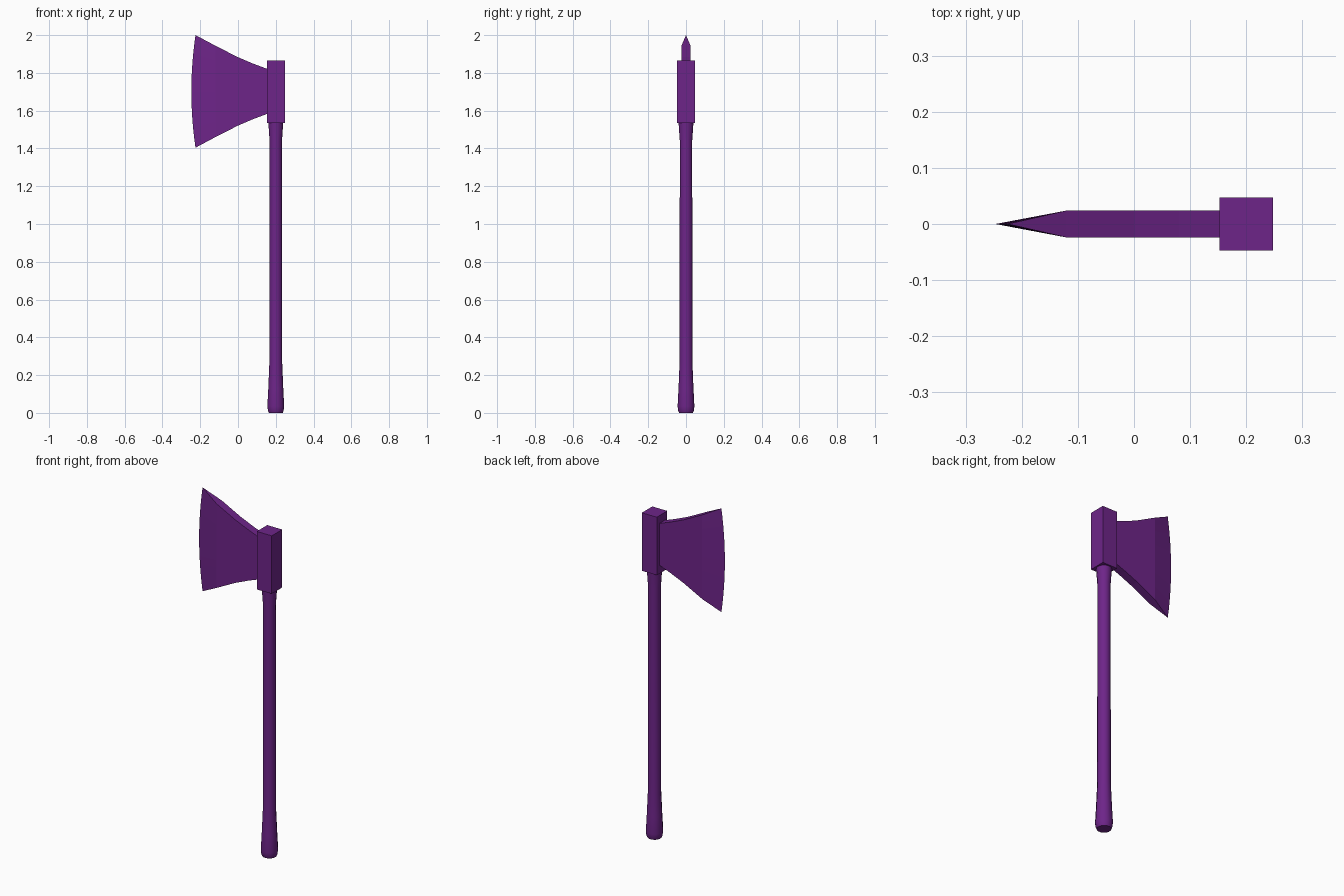
import bpy, bmesh
from math import cos, sin, tau, radians

cube = bpy.data.objects.get("Cube")
if cube:
    bpy.data.objects.remove(cube, do_unlink=True)

purple = bpy.data.materials.new("deep purple")
purple.use_nodes = True
COLOR = (0.155, 0.018, 0.25, 1)
purple.diffuse_color = COLOR
purple.node_tree.nodes["Principled BSDF"].inputs["Base Color"].default_value = COLOR

AXIS = 0.2  # handle centre line in x


def finish(name, bm, smooth=None):
    """Turn a bmesh into a named object with the shared material."""
    bmesh.ops.recalc_face_normals(bm, faces=bm.faces)
    mesh = bpy.data.meshes.new(name)
    bm.to_mesh(mesh)
    bm.free()
    mesh.materials.append(purple)
    obj = bpy.data.objects.new(name, mesh)
    bpy.context.collection.objects.link(obj)
    if smooth:
        bpy.ops.object.select_all(action="DESELECT")
        obj.select_set(True)
        bpy.context.view_layer.objects.active = obj
        bpy.ops.object.shade_smooth_by_angle(angle=radians(smooth))
    return obj


# Handle: lathed profile, flared at the grip end and under the head
profile = [(0.038, 0), (0.043, 0.012), (0.046, 0.035), (0.041, 0.13),
           (0.035, 0.27), (0.034, 1.44), (0.041, 1.54)]
SIDES = 12
bm = bmesh.new()
rings = [[bm.verts.new((AXIS + r * cos(tau * (k + 0.5) / SIDES),
                        r * sin(tau * (k + 0.5) / SIDES), z))
          for k in range(SIDES)] for r, z in profile]
for low, high in zip(rings, rings[1:]):
    for k in range(SIDES):
        n = (k + 1) % SIDES
        bm.faces.new((low[k], low[n], high[n], high[k]))
bm.faces.new(rings[0])
bm.faces.new(rings[-1])
finish("handle", bm, smooth=40)

# Head block that holds the blade
bm = bmesh.new()
bmesh.ops.create_cube(bm, size=1)
bmesh.ops.scale(bm, vec=(0.095, 0.095, 0.333), verts=bm.verts)
bmesh.ops.translate(bm, vec=(AXIS, 0, 1.7), verts=bm.verts)
finish("head_block", bm)

# Blade: cheek stations (x, half height), then a curved cutting edge
stations = [(0.16, 0.117), (0.08, 0.147), (0, 0.181), (-0.12, 0.242), (-0.225, 0.298)]
MIDDLE, THICK, ROWS = 1.702, 0.024, 12
bm = bmesh.new()


def column(x, half, y, bulge=0):
    ts = [2 * j / ROWS - 1 for j in range(ROWS + 1)]
    return [bm.verts.new((x - bulge * (1 - t * t), y, MIDDLE + half * t)) for t in ts]


edge = column(*stations[-1], 0, bulge=0.022)
front, back = ([column(x, h, y) for x, h in stations[:-1]] + [edge]
               for y in (-THICK, THICK))
for side in (front, back):
    for a, b in zip(side, side[1:]):
        for j in range(ROWS):
            bm.faces.new((a[j], b[j], b[j + 1], a[j + 1]))

# Upper and lower rims, closed to a point at the cutting edge
for j in (0, -1):
    f, b = [c[j] for c in front], [c[j] for c in back]
    for i in range(len(f) - 2):
        bm.faces.new((f[i], f[i + 1], b[i + 1], b[i]))
    bm.faces.new((f[-2], edge[j], b[-2]))
bm.faces.new(front[0] + back[0][::-1])
finish("blade", bm)
